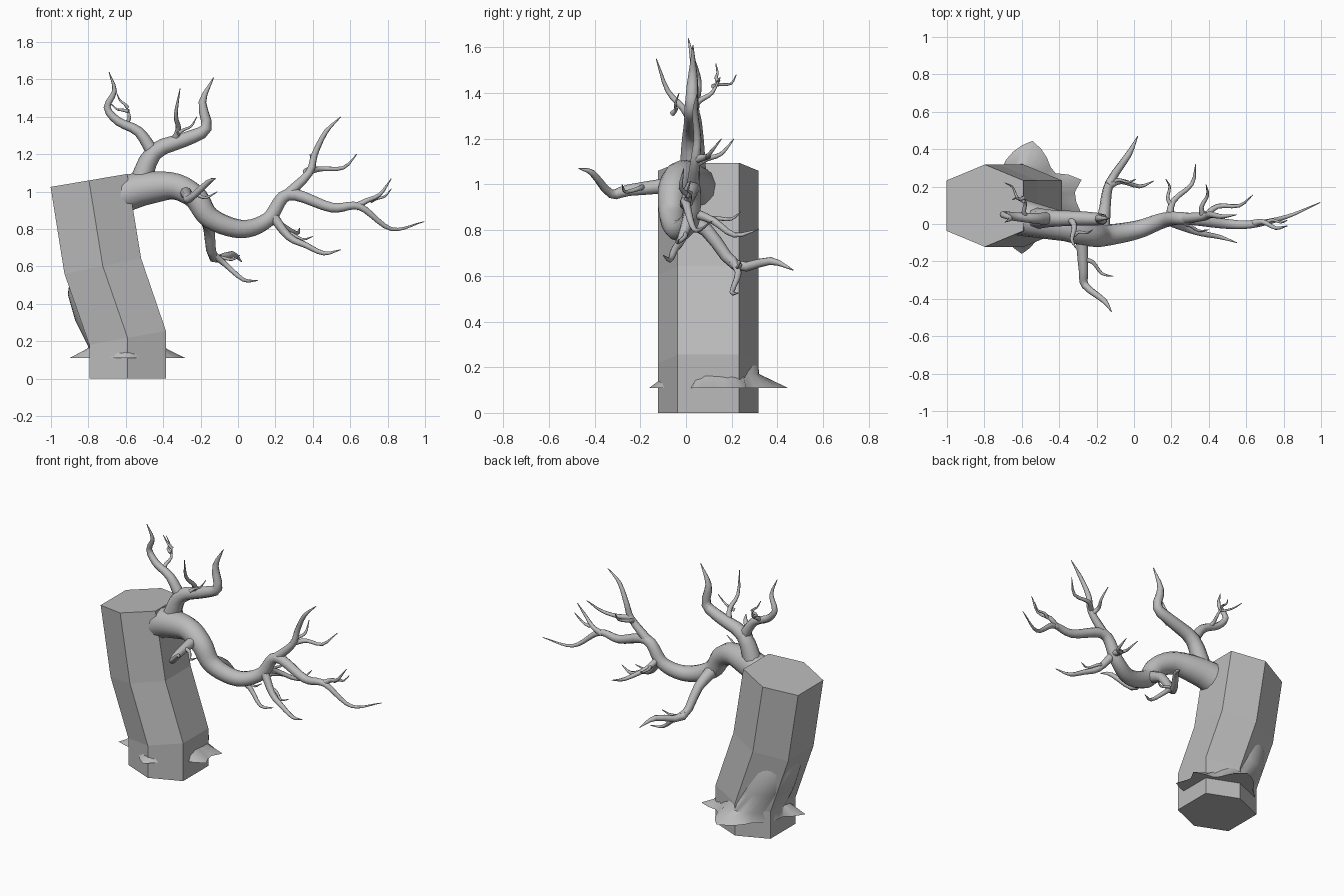
import bpy, bmesh, math
from mathutils import Vector

if "Cube" in bpy.data.objects:
    bpy.data.objects.remove(bpy.data.objects["Cube"])

mat = bpy.data.materials.new("plain grey")
mat.diffuse_color = (0.5, 0.5, 0.5, 1)
mat.use_nodes = True
mat.node_tree.nodes["Principled BSDF"].inputs["Base Color"].default_value = mat.diffuse_color


def finish(name, bm, smooth=None):
    bmesh.ops.recalc_face_normals(bm, faces=bm.faces)
    me = bpy.data.meshes.new(name)
    bm.to_mesh(me)
    bm.free()
    me.materials.append(mat)
    ob = bpy.data.objects.new(name, me)
    bpy.context.collection.objects.link(ob)
    if smooth:
        bpy.ops.object.select_all(action='DESELECT')
        ob.select_set(True)
        bpy.context.view_layer.objects.active = ob
        bpy.ops.object.shade_smooth_by_angle(angle=math.radians(smooth))


def loft(name, rings, smooth=None):
    bm = bmesh.new()
    vs = [[bm.verts.new(p) for p in r] for r in rings]
    n = len(vs[0])
    for a, b in zip(vs, vs[1:]):
        for i in range(n):
            j = (i + 1) % n
            bm.faces.new((a[i], a[j], b[j], b[i]))
    bm.faces.new(vs[0][::-1])
    bm.faces.new(vs[-1])
    finish(name, bm, smooth)


def spline(pts, steps):
    """Catmull-Rom curve through Vectors."""
    p = [2 * pts[0] - pts[1]] + pts + [2 * pts[-1] - pts[-2]]
    out = []
    for i in range(1, len(p) - 2):
        a, b, c, d = p[i - 1:i + 3]
        for k in range(steps):
            t = k / steps
            out.append(0.5 * (2 * b + (c - a) * t + (2 * a - 5 * b + 4 * c - d) * t * t
                              + (3 * b - a - 3 * c + d) * t ** 3))
    return out + [pts[-1]]


def tube(name, coords, radii, sides=8, steps=3):
    """Limb along a curve; radii are spread evenly over the path."""
    path = spline([Vector(c) for c in coords], steps)
    n, rings, u = len(path), [], None
    for i, p in enumerate(path):
        t = (path[min(i + 1, n - 1)] - path[max(i - 1, 0)]).normalized()
        u = t.orthogonal() if u is None else u - t * u.dot(t)
        u.normalize()
        v = t.cross(u)
        f = i / (n - 1) * (len(radii) - 1)
        k = min(int(f), len(radii) - 2)
        r = radii[k] + (radii[k + 1] - radii[k]) * (f - k)
        rings.append([p + (u * math.cos(a) + v * math.sin(a)) * r
                      for a in (math.tau * s / sides for s in range(sides))])
    loft(name, rings, 60)


def branch(name, r, *coords):
    tube(name, coords, [r, r * .72, r * .58, r * .42, .002])


def twig(name, r, start, end):
    """Short shoot that leaves flat and turns up at its tip."""
    a, b = Vector(start), Vector(end)
    d = b - a
    side = Vector((-d.y, d.x, 0)) * .08
    drop = Vector((0, 0, d.length))
    branch(name, r, a, a + d * .3 - drop * .05 + side, a + d * .68 - drop * .15 - side, b)


# bent hexagonal column, rings sheared towards the lean
hexagon = [(sx * .205, sy * .135) for sx, sy in ((1, -1), (1, 1), (0, 1.63), (-1, 1), (-1, -1), (0, -1.63))]
loft("hexagonal_column", [[(cx + x, .098 + y, z + x * k) for x, y in hexagon] for cx, z, k in
                          ((-.59, 0, 0), (-.59, .218, .18), (-.723, .602, .2), (-.797, 1.06, .17))])

# trunk foot: round rings leaning left above a star of pointed roots
N = 36
spikes = {2: (.13, 2.5), 35: (.11, 2), 8: (.12, 4), 20: (.11, 2), 27: (.07, 2.5)}


def root_radius(i):
    r = .21
    for c, (length, width) in spikes.items():
        gap = min(abs(i - c), N - abs(i - c))
        r += length * max(0, 1 - gap / width)
    return r


rings = []
for z, cx, cy, r in ((.11, -.6, .12, 0), (.17, -.6, .12, .2), (.31, -.69, .13, .18),
                     (.45, -.74, .12, .17), (.56, -.745, .11, .15)):
    ring = []
    for i in range(N):
        a, q = math.tau * i / N, r or root_radius(i)
        ring.append((cx + q * math.cos(a), cy + q * math.sin(a), z))
    rings.append(ring)
loft("trunk_foot", rings, 50)

# upper trunk bending out of the column into the long drooping limb
tube("main_limb",
     [(-.745, .11, .5), (-.7, .06, .92), (-.4, -.01, 1.03), (-.24, -.055, .98), (-.15, -.06, .86),
      (.02, -.03, .8), (.16, .02, .85), (.27, .03, .985), (.5, 0, .915), (.65, 0, .92),
      (.82, .04, .8), (.995, .115, .84)],
     [.14, .073, .054, .036, .021, .002], 12, 5)

# large branches
branch("upper_branch", .06, (-.53, .03, 1.03), (-.45, .03, 1.21), (-.28, .03, 1.28),
       (-.17, .025, 1.34), (-.19, .03, 1.48), (-.13, .03, 1.61))
branch("upper_left_branch", .036, (-.45, .03, 1.2), (-.53, .03, 1.32), (-.64, .04, 1.375),
       (-.7, .05, 1.45), (-.66, .03, 1.54), (-.69, .01, 1.64))
branch("front_branch", .035, (-.28, -.04, 1.0), (-.27, -.25, .975), (-.26, -.33, .96),
       (-.16, -.41, 1.05), (-.12, -.47, 1.07))
branch("back_branch", .042, (-.17, -.04, .87), (-.155, .09, .8), (-.13, .22, .645),
       (-.03, .37, .665), (.02, .47, .625))
branch("rising_branch", .03, (.26, .03, .98), (.38, .04, 1.1), (.41, .05, 1.2),
       (.47, .04, 1.32), (.55, .05, 1.4))
branch("hanging_branch", .028, (.18, .02, .88), (.27, -.02, .76), (.36, -.05, .715),
       (.46, -.07, .67), (.55, -.1, .69))

# small shoots
twig("upper_back_twig", .018, (-.57, .03, 1.34), (-.6, .15, 1.47))
twig("upper_back_twig_low_tip", .011, (-.585, .12, 1.43), (-.69, .22, 1.48))
twig("upper_back_twig_high_tip", .011, (-.59, .14, 1.45), (-.65, .13, 1.53))
twig("upper_front_twig", .022, (-.34, .03, 1.27), (-.31, -.13, 1.55))
twig("upper_front_twig_tip", .012, (-.32, -.06, 1.31), (-.22, -.03, 1.4))
twig("front_twig", .016, (-.28, -.19, .99), (-.11, -.28, 1.0))
twig("back_low_twig", .022, (-.14, .2, .67), (.105, .23, .525))
twig("back_high_twig", .014, (-.12, .22, .65), (.01, .24, .66))
twig("rising_side_twig", .02, (.38, .04, 1.11), (.635, .155, 1.2))
twig("rising_back_twig", .018, (.37, .04, 1.09), (.385, .21, 1.2))
twig("hanging_front_twig", .014, (.24, -.01, .79), (.4, -.03, .76))
twig("hanging_back_twig", .024, (.19, .02, .88), (.33, .32, .805))
twig("hanging_back_twig_tip", .014, (.2, .1, .85), (.17, .24, .88))
twig("end_branch", .021, (.63, 0, .918), (.82, -.01, 1.07))
twig("end_branch_tip", .012, (.71, .01, .95), (.82, .02, 1.015))
